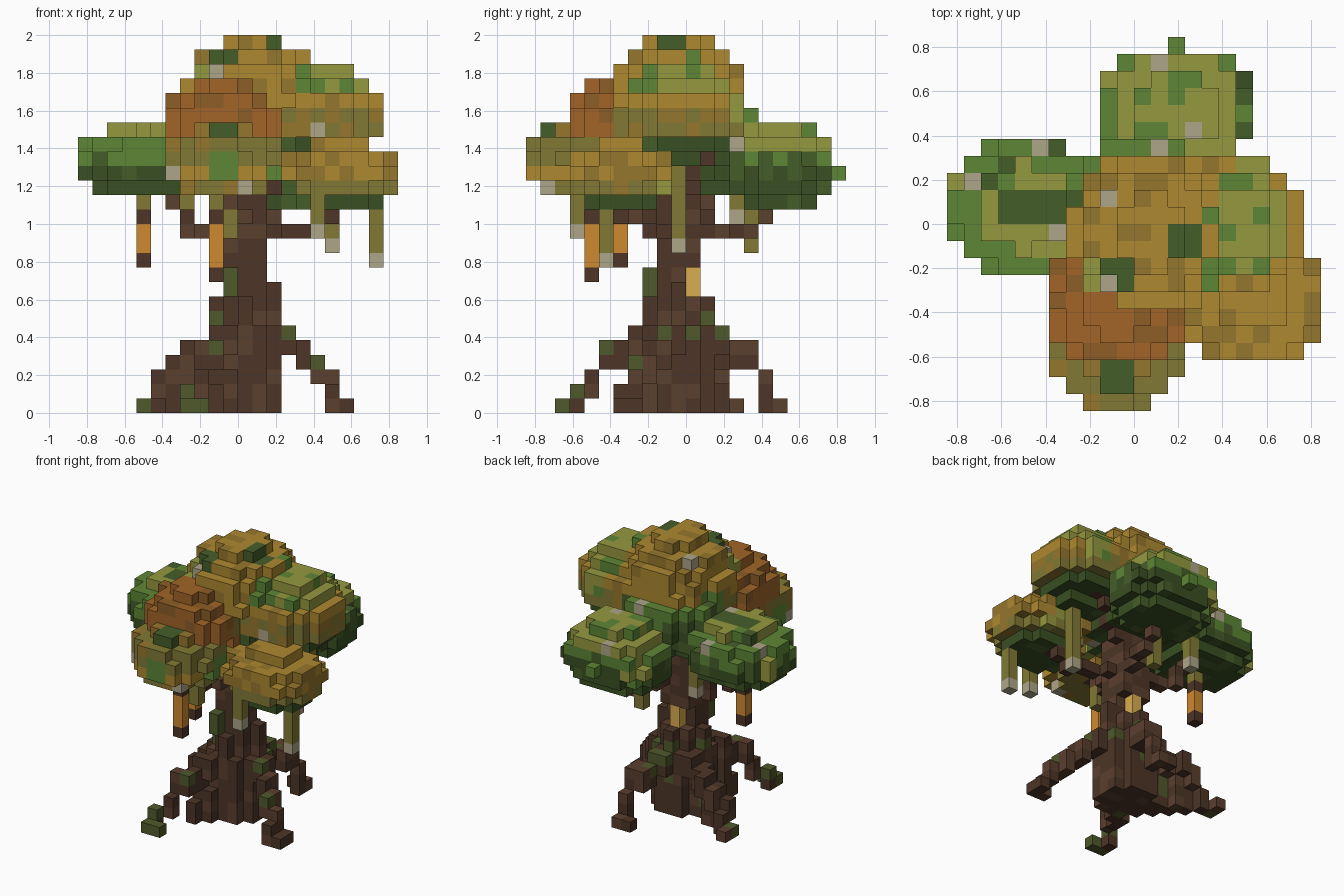
import bpy, bmesh, random
from mathutils import Vector

if "Cube" in bpy.data.objects:
    bpy.data.objects.remove(bpy.data.objects["Cube"])

random.seed(4)
V = 2 / 26                      # voxel size: the tree is 26 voxels tall
COL = dict(dark=(.04, .08, .016), dark2=(.06, .11, .022), green=(.11, .24, .035),
           leaf=(.30, .32, .05), olive=(.22, .19, .035), gold=(.42, .25, .03),
           gold2=(.30, .18, .025), rust=(.36, .13, .02), rust2=(.27, .11, .02),
           pale=(.42, .38, .25), bark=(.075, .036, .02), bark2=(.105, .05, .028),
           moss=(.08, .10, .025), lamp=(.62, .25, .03), glow=(.70, .42, .08))
VARIANT = dict(dark="dark2", gold="gold2", rust="rust2", green="dark2", leaf="green",
               olive="gold2")
MATS = {}
for n, c in COL.items():
    MATS[n] = bpy.data.materials.new(n)
    MATS[n].diffuse_color = (*c, 1)

cells = {}                      # (i, j, k) -> (part, colour)


def put(part, i, j, k, colour):
    cells.setdefault((i, j, k), (part, colour))


def bark(moss=0.0):
    return "moss" if random.random() < moss else random.choice(["bark", "bark", "bark2"])


def disc(part, cx, cy, r, z0, z1, moss=0.0):
    for k in range(z0, z1):
        for i in range(-6, 7):
            for j in range(-6, 7):
                if (i + .5 - cx) ** 2 + (j + .5 - cy) ** 2 <= r * r:
                    put(part, i, j, k, bark(moss))


def line(part, a, b, thick=1, moss=0.0):
    a, b = Vector(a), Vector(b)
    n = int(max(abs(c) for c in b - a)) or 1
    for s in range(n + 1):
        p = a.lerp(b, s / n)
        for t in range(thick):
            k = round(p.z) - t
            if k >= 0:
                put(part, round(p.x), round(p.y), k, bark(moss if t == 0 else 0))


# Glowing window on the back of the trunk
for k in (8, 9):
    put("trunk_window", 0, 0, k, "glow")

# Trunk, tapering to a slim stem
disc("trunk", .5, -.5, 2.3, 0, 6, .07)
disc("trunk", .5, -.5, 2.05, 6, 8, .1)
disc("trunk", .5, -.5, 1.2, 8, 10)
disc("trunk", .5, -.5, 1.45, 10, 18)
for c in [(2, -1, 8), (1, -2, 8), (-1, -2, 8), (-1, -2, 9), (1, -2, 9)]:
    put("trunk", *c, "bark")
for c in [(-1, -3, 8), (-1, -3, 9), (0, -3, 7)]:
    put("trunk", *c, "moss")

# Four arched roots: start, knee, tip, sideways thickening, moss
ROOTS = dict(right=((3, -2, 5), (5, -4, 3), (7, -5, 0), (0, 1, 0), .15),
             left=((-2, 0, 5), (-5, 1, 3), (-7, 2, 0), (0, 1, 0), .15),
             front=((-2, -4, 5), (-3, -6, 3.7), (-4, -9, 0), (1, 0, 0), .5),
             back=((1, 1, 5), (2, 4, 3.6), (2, 6, 0), (-1, 0, 0), .5))
for n, (a, b, c, off, m) in ROOTS.items():
    line(n + "_root", a, b, 2, m)
    line(n + "_root", Vector(a) + Vector(off), Vector(b) + Vector(off), 2, m)
    line(n + "_root", b, c, 2, m)
    line(n + "_root", c, Vector(c) + Vector(off), 1, m)
# Buttresses filling under the left and front roots
for i, j, h in [(-3, 0, 4), (-3, -1, 3), (-4, 0, 2), (-4, 1, 3), (-2, -4, 4), (-1, -4, 3),
                (-2, -5, 2), (-5, 1, 2)]:
    for k in range(h):
        put("root_buttress", i, j, k, bark(.08))

# Branches
for a, b in [((-2, 0, 12), (-4, 1, 12)), ((-4, 1, 13), (-6, 1, 15)),
             ((2, -1, 12), (5, -3, 12)), ((5, -3, 12), (7, -4, 15)),
             ((0, -3, 13), (-1, -5, 13)), ((-1, -5, 13), (-1, -7, 15)),
             ((1, 1, 12), (2, 4, 12)), ((2, 4, 12), (2, 6, 15)),
             ((1, 0, 14), (5, 1, 18))]:
    line("branches", a, b)

# Leaf crowns: centre, radii, colours from bottom to top
LOBES = dict(
    top_crown=((1, -.5, 21.5), (4.7, 4.6, 4.5), ["dark", "olive", "gold", "gold"]),
    right_crown=((6, 0, 20.6), (4, 3.9, 3.3), ["dark", "olive", "gold", "leaf"]),
    front_upper_crown=((-1, -4.5, 20), (4, 4, 3), ["olive", "rust", "rust", "rust"]),
    front_lower_crown=((-1.1, -7, 17.4), (4, 4, 2.6), ["olive", "gold", "olive", "gold"]),
    front_right_crown=((7, -4.5, 16.2), (4.1, 3.75, 2.5), ["dark", "olive", "gold", "gold"]),
    left_crown=((-6.5, 1, 17.3), (4.5, 4, 2.7), ["dark", "dark", "green", "leaf"]),
    back_crown=((2.5, 6.6, 16.8), (4.5, 3.95, 3.1), ["dark", "dark", "green", "leaf"]),
    core_crown=((.5, .1, 19.2), (4.8, 5.3, 3.6), ["dark", "dark", "green", "leaf"]))
for n, (c, r, pal) in LOBES.items():
    patch = {}
    for k in range(13, 26):
        for i in range(-11, 11):
            for j in range(-11, 11):
                p = (i + .5, j + .5, k + .5)
                if sum(abs((a - b) / q) ** 2.2 for a, b, q in zip(p, c, r)) > 1:
                    continue
                h = (p[2] - c[2] + r[2]) / (2 * r[2]) * 4
                col = pal[max(0, min(3, int(h)))]
                key = (i // 2, j // 2, k // 2)
                if key not in patch:
                    patch[key] = (random.choice(["green", "leaf", "dark2"])
                                  if random.random() < .15 and h > 1 else None)
                col = patch[key] or col
                if random.random() < .22:
                    col = VARIANT.get(col, col)
                if random.random() < .02:
                    col = "pale"
                put(n, i, j, k, col)

# Hanging vines: x, y, lowest voxel, pale tip
for i, j, k0, tip in [(5, -8, 12, 1), (6, -1, 11, 1), (9, -6, 10, 1), (-1, -6, 12, 0),
                      (-4, 3, 13, 1), (1, 4, 11, 0), (3, 4, 14, 1)]:
    for k in range(k0, 19):
        if (i, j, k) in cells:
            break
        put("vines", i, j, k, "pale" if tip and k == k0 else "olive")

# Hanging lanterns: dark foot, glowing body, dark cap, vine
for i, j, k0 in [(-7, 0, 10), (-2, -7, 9), (-2, -5, 10)]:
    n = 3 if k0 == 9 else 2
    for k in range(k0, 18):
        if (i, j, k) in cells:
            break
        t = k - k0
        put("lanterns", i, j, k, "bark" if t in (0, n + 1) else "lamp" if t <= n else "olive")

# Cube faces: outward direction and the four corners, counter-clockwise from outside
FACES = []
for ax in range(3):
    u, w = (ax + 1) % 3, (ax + 2) % 3
    for s in (0, 1):
        quad = []
        for a, b in ((0, 0), (1, 0), (1, 1), (0, 1)):
            q = [0, 0, 0]
            q[ax], q[u], q[w] = s, a, b
            quad.append(tuple(q))
        d = [0, 0, 0]
        d[ax] = 2 * s - 1
        FACES.append((d, quad if s else quad[::-1]))

# One mesh per part, keeping only exposed voxel faces
parts = {}
for c, (n, col) in cells.items():
    parts.setdefault(n, []).append((c, col))
for n, vox in parts.items():
    bm, verts = bmesh.new(), {}
    names = sorted({col for _, col in vox})
    for c, col in vox:
        for d, quad in FACES:
            if tuple(a + b for a, b in zip(c, d)) in cells:
                continue
            vs = []
            for q in quad:
                p = tuple(a + b for a, b in zip(c, q))
                if p not in verts:
                    verts[p] = bm.verts.new(Vector(p) * V)
                vs.append(verts[p])
            bm.faces.new(vs).material_index = names.index(col)
    me = bpy.data.meshes.new(n)
    for m in names:
        me.materials.append(MATS[m])
    bm.to_mesh(me)
    bm.free()
    bpy.context.collection.objects.link(bpy.data.objects.new(n, me))

for m in bpy.data.materials:
    if m.users and not m.is_grease_pencil:
        m.use_nodes = True
        m.node_tree.nodes["Principled BSDF"].inputs["Base Color"].default_value = m.diffuse_color
